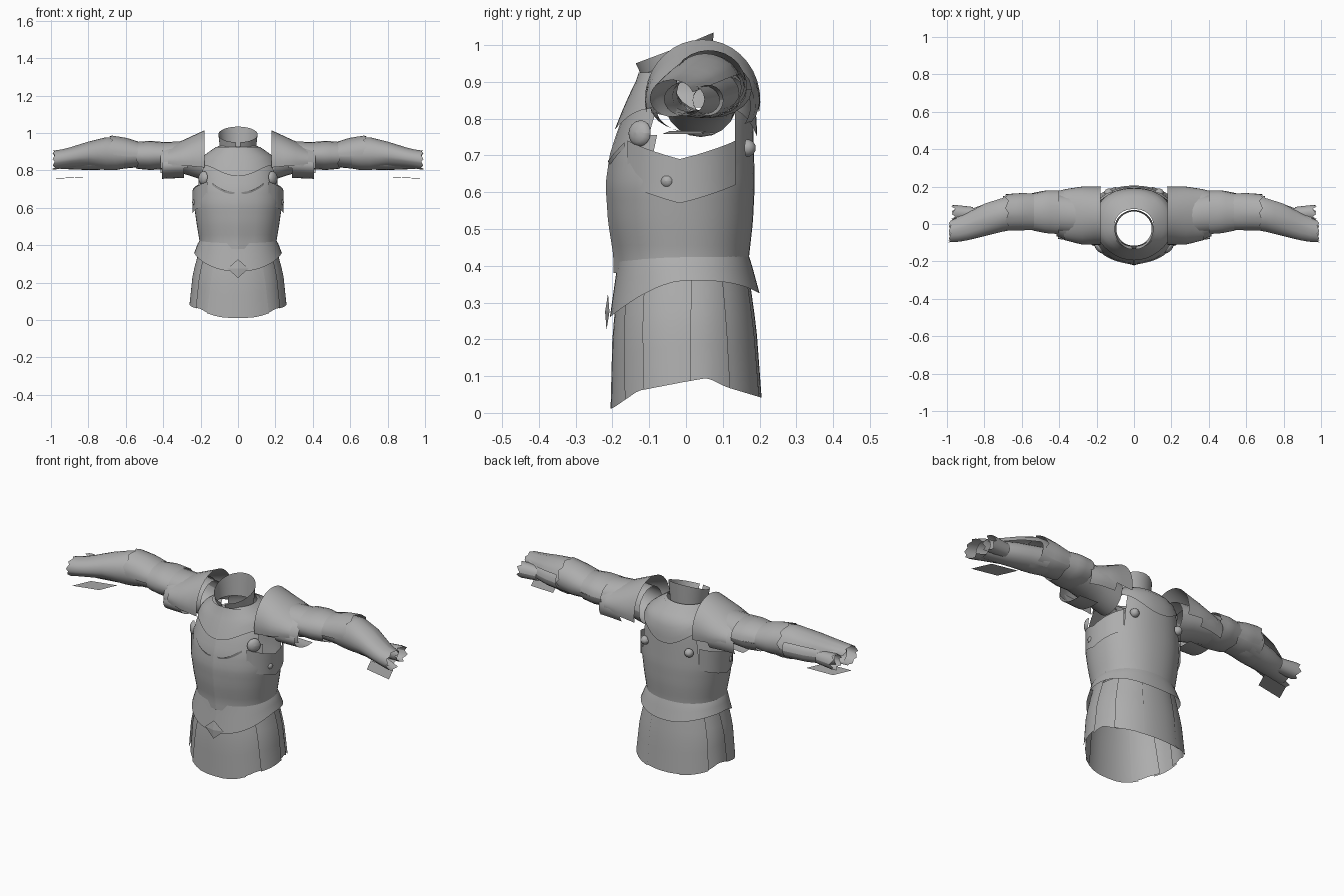
import bpy
import math
from math import sin, cos, pi
from mathutils import Vector

cube = bpy.data.objects.get("Cube")
if cube:
    bpy.data.objects.remove(cube, do_unlink=True)

steel = bpy.data.materials.new("grey_steel")
steel.use_nodes = True
GREY = (0.42, 0.42, 0.42, 1)
steel.diffuse_color = GREY
steel.node_tree.nodes["Principled BSDF"].inputs["Base Color"].default_value = GREY


def table(rows, t):
    """Read a row of values at t, interpolated between the given rows."""
    if t <= rows[0][0]:
        return rows[0][1:]
    for a, b in zip(rows, rows[1:]):
        if t <= b[0]:
            f = (t - a[0]) / (b[0] - a[0])
            return [p + (q - p) * f for p, q in zip(a[1:], b[1:])]
    return rows[-1][1:]


def finish(name, verts, faces, angle=35):
    mesh = bpy.data.meshes.new(name)
    mesh.from_pydata(verts, [], faces)
    mesh.materials.append(steel)
    ob = bpy.data.objects.new(name, mesh)
    bpy.context.collection.objects.link(ob)
    bpy.ops.object.select_all(action="DESELECT")
    ob.select_set(True)
    bpy.context.view_layer.objects.active = ob
    bpy.ops.object.shade_smooth_by_angle(angle=math.radians(angle))
    return ob


def sheet(name, point, nu, nv, keep=lambda c: True, both=False, angle=35):
    """Surface from point(u, v), u and v in 0..1; optionally a copy for each side."""
    verts = [Vector(point(i / nu, j / nv)) for j in range(nv + 1) for i in range(nu + 1)]
    faces = []
    for j in range(nv):
        for i in range(nu):
            k = j * (nu + 1) + i
            f = (k, k + 1, k + nu + 2, k + nu + 1)
            if keep(sum((verts[n] for n in f), Vector()) / 4):
                faces.append(f)
    if not both:
        return finish(name, verts, faces, angle)
    finish("left_" + name, verts, faces, angle)
    finish("right_" + name, [(-v.x, v.y, v.z) for v in verts],
           [f[::-1] for f in faces], angle)


def oval(a, w, front, back, power=2.2):
    """Point on a rounded body section; angle -90 degrees faces the front."""
    c, s = cos(a), sin(a)
    e = 2 / power
    return (math.copysign(abs(c) ** e, c) * w,
            (front + back) / 2 + math.copysign(abs(s) ** e, s) * (back - front) / 2)


# Cuirass: height, half width, front y, back y
BODY = [(.38, .205, -.185, .17), (.43, .207, -.187, .172), (.52, .222, -.203, .182),
        (.62, .236, -.212, .187), (.7, .232, -.203, .185), (.77, .222, -.182, .183),
        (.82, .212, -.162, .18), (.87, .19, -.14, .165), (.9, .15, -.125, .135),
        (.93, .105, -.115, .08)]


def cuirass(u, v):
    z = .38 + .55 * v
    w, f, b = table(BODY, z)
    x, y = oval(-pi / 2 + 2 * pi * u, w, f, b)
    if y < 0 and z < .88:
        y -= .012 * max(0, 1 - abs(x) / .06) * (1 - v)
    return x, y, z


sheet("cuirass", cuirass, 48, 22,
      lambda c: not (abs(c.x) > .15 and .66 < c.z < .87 and -.09 < c.y < .13))


# Flared waist plate, dipping to a point in front
def waist(u, v):
    a = -pi / 2 + 2 * pi * u
    s = sin(a)
    low = .36 - (.1 * (-s) ** 1.5 if s < 0 else .035 * s ** 3)
    w, f, b = table([(0, .234, -.207, .2), (.7, .215, -.19, .18), (1, .203, -.184, .17)], v)
    x, y = oval(a, w, f, b)
    return x, y, low + (.43 - low) * v


sheet("waist_plate", waist, 48, 6)

# Hanging skirt panels; angles are measured from the front
HEM = [(-.2, .012), (-.13, .06), (0, .085), (.06, .095), (.11, .07), (.21, .04)]


def panel(name, top, bottom, lift, both=True):
    def point(u, v):
        t = [p + (q - p) * u for p, q in (top, bottom)]
        a = math.radians(t[0] + (t[1] - t[0]) * v - 90)
        w, f, b = table([(0, .2, -.18, .172), (.45, .236, -.198, .193),
                         (1, .253, -.203, .207)], v)
        x, y = oval(a, w + lift, f - lift / 2, b + lift / 2)
        hem = table(HEM, y)[0]
        return x, y, .38 + (hem - .38) * v
    sheet(name, point, 8, 6, both=both)


panel("front_skirt_panel", (-32, 32), (-38, 38), .004, False)
panel("front_side_skirt_panel", (28, 62), (30, 68), -.004)
panel("side_skirt_panel", (55, 95), (58, 92), .006)
panel("back_side_skirt_panel", (88, 130), (88, 128), -.003)
panel("outer_back_skirt_panel", (122, 158), (122, 160), .006)
panel("back_skirt_panel", (150, 210), (152, 208), -.003, False)

# Diamond buckle plate
finish("buckle_diamond", [(0, -.216, .225), (.056, -.208, .275), (0, -.212, .325),
                          (-.056, -.208, .275), (0, -.22, .275)],
       [(0, 1, 4), (1, 2, 4), (2, 3, 4), (3, 0, 4)], 10)


# Raised chest edges and centre seam
def chest_edge(u, v):
    x = .02 + .12 * u
    z = .685 + .05 * u * u - .012 * v
    w, f, b = table(BODY, z)
    y = (f + b) / 2 - (b - f) / 2 * (1 - (x / w) ** 2.2) ** (1 / 2.2)
    return x, y - .006 * (1 - v) - .002, z


sheet("chest_edge", chest_edge, 8, 1, both=True)
sheet("centre_seam", lambda u, v: ((u - .5) * .006, table(BODY, .4 + .45 * v)[1] - .012 * (1 - .7 * v) - .002,
                                   .4 + .45 * v), 1, 14)


# Gorget mantle lying over the chest, and the standing collar
def mantle(u, v):
    a = -pi / 2 + 2 * pi * u
    low = .83 - .06 * max(0, -sin(a)) ** 6 - .08 * max(0, sin(a)) ** 6
    z = low + (.925 - low) * v
    w, f, b = table(BODY, z)
    x, y = oval(a, w + .005, f - .012, b + .01)
    return x, y, z


sheet("mantle", mantle, 48, 6)


def collar(u, v):
    a = -pi / 2 + .1 + (2 * pi - .2) * u
    y = -.025 + sin(a) * (.092 + .008 * v)
    top = .99 + .42 * (y + .03)
    return cos(a) * (.095 + .01 * v), y - .012 * v * max(0, -sin(a)), .905 + (top - .905) * v


sheet("collar", collar, 32, 3)


# Arched shells and sleeves that follow the arm: x, y, z, depth radius, height radius
def sleeve(name, rows, start=0, end=360, sides=20, steps=6, ragged=0, slant=0):
    def point(u, v):
        x0, x1 = rows[0][0], rows[-1][0]
        x = x0 + (x1 - x0) * v
        cy, cz, ry, rz = table(rows, x)
        a = math.radians(start + (end - start) * u)
        k = round(u * sides)
        x += ragged * (k % 3 - 1) * v + slant * sin(a) * (1 - v)
        return x, cy + cos(a) * ry, cz + sin(a) * rz
    sheet(name, point, sides, steps, both=True)


sleeve("pauldron", [(.178, .045, .85, .157, .165), (.28, .045, .85, .155, .118),
                    (.375, .05, .85, .135, .075)], -12, 192)
sleeve("pauldron_rim", [(.27, .05, .84, .148, .1), (.35, .05, .84, .14, .098),
                        (.415, .055, .835, .12, .1)], -30, 195)
sleeve("shoulder_flap", [(.29, .04, .83, .135, .07), (.405, .045, .825, .125, .07)], 165, 285, 10, 3)
sleeve("upper_sleeve", [(.19, .04, .85, .1, .1), (.3, .045, .87, .105, .085),
                        (.44, .06, .88, .1, .07)])
sleeve("upper_arm_band", [(.4, .062, .88, .116, .072), (.47, .065, .88, .114, .078),
                          (.54, .065, .88, .1, .072)], ragged=.006)
sleeve("elbow_sleeve", [(.52, .066, .885, .094, .066), (.6, .066, .885, .094, .075),
                        (.7, .06, .885, .09, .072)])
sleeve("elbow_plate", [(.535, .066, .885, .098, .07), (.6, .066, .89, .1, .084),
                       (.68, .062, .9, .098, .086)], -35, 190, 16, ragged=.008)
sleeve("forearm_plate", [(.61, .06, .885, .088, .075), (.68, .058, .89, .094, .093),
                         (.8, .025, .885, .09, .068), (.92, -.022, .865, .072, .05),
                         (.985, -.038, .855, .06, .05)], 20, 300, 20, 8, ragged=.006)
sleeve("forearm_lining", [(.64, .06, .87, .085, .064), (.8, .035, .86, .072, .058),
                          (.95, -.005, .853, .055, .045)])
sleeve("wrist_cuff", [(.86, .055, .85, .036, .036), (.965, .06, .85, .042, .042)],
       sides=18, steps=3, ragged=.01)


# Thin plate floating under each hand
def palm(u, v):
    return .78 + .15 * u + .045 * v, .055 - .1 * v - .02 * u, .766 - .008 * u


sheet("palm_plate", palm, 2, 2, both=True)


# Domed rivets on the back and roundels at the front of the armpits
def dome(name, centre, normal, r, h):
    turn = Vector(normal).to_track_quat("Z", "Y")

    def point(u, v):
        a, b = 2 * pi * u, v * pi / 2
        return Vector(centre) + turn @ Vector((cos(a) * cos(b) * r, sin(a) * cos(b) * r, sin(b) * h))
    sheet(name, point, 16, 4, both=True)


dome("back_rivet", (.135, .165, .72), (.25, 1, 0), .024, .025)
dome("chest_roundel", (.185, -.125, .76), (.8, -.6, .1), .036, .02)
dome("side_rivet", (.225, -.05, .63), (1, -.25, 0), .02, .02)


# Plate below each armpit
def armpit(u, v):
    a = math.radians(-50 + 95 * u)
    z = .57 + .05 * abs(u - .5) * 2 + (.69 - .57) * v
    x, y = oval(a, .243, -.2, .187)
    return x, y, z


sheet("armpit_plate", armpit, 10, 3, both=True)
